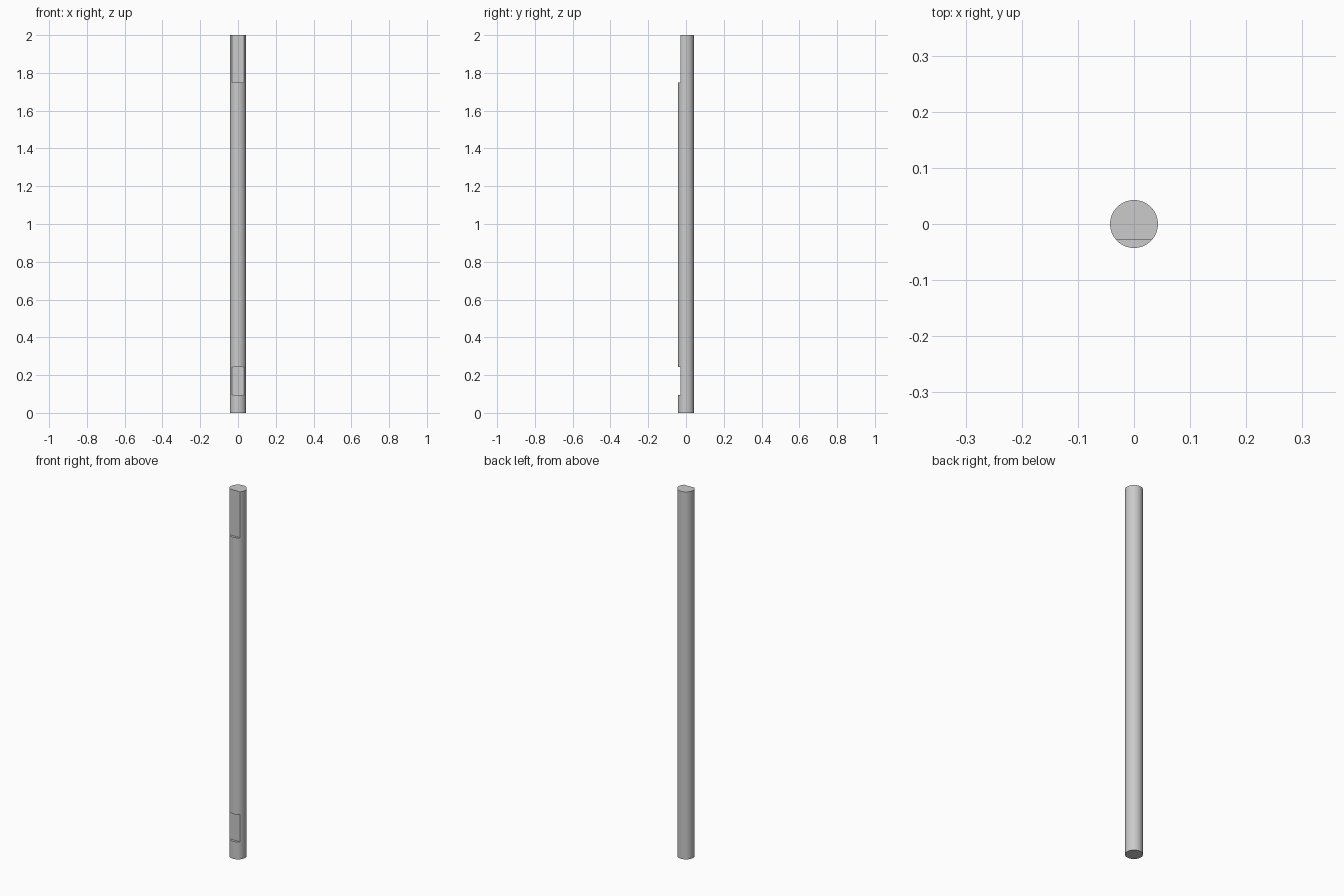
import bpy

if "Cube" in bpy.data.objects:
    bpy.data.objects.remove(bpy.data.objects["Cube"])

RADIUS = 0.0427
FLAT_Y = -0.0286   # depth of the milled flats on the front

# Round shaft standing on the ground
bpy.ops.mesh.primitive_cylinder_add(vertices=96, radius=RADIUS, depth=2.0, location=(0, 0, 1.0))
shaft = bpy.context.object
shaft.name = "shaft"


def mill_flat(name, z0, z1):
    """Cut a flat into the front of the shaft between two heights."""
    depth = 0.1
    bpy.ops.mesh.primitive_cube_add(size=1, location=(0, FLAT_Y - depth / 2, (z0 + z1) / 2))
    cutter = bpy.context.object
    cutter.name = name
    cutter.scale = (0.2, depth, z1 - z0)
    cutter.hide_render = True
    mod = shaft.modifiers.new(name, 'BOOLEAN')
    mod.operation = 'DIFFERENCE'
    mod.solver = 'EXACT'
    mod.object = cutter
    bpy.context.view_layer.update()
    bpy.context.view_layer.objects.active = shaft
    bpy.ops.object.modifier_apply(modifier=mod.name)
    bpy.data.objects.remove(cutter)


# Upper flat runs out through the top end, lower flat is a closed notch
mill_flat("upper_flat", 1.75, 2.1)
mill_flat("lower_flat", 0.095, 0.244)

# Smooth round sides, sharp rims and steps
bpy.ops.object.select_all(action='DESELECT')
shaft.select_set(True)
bpy.context.view_layer.objects.active = shaft
bpy.ops.object.shade_smooth_by_angle(angle=0.5)
